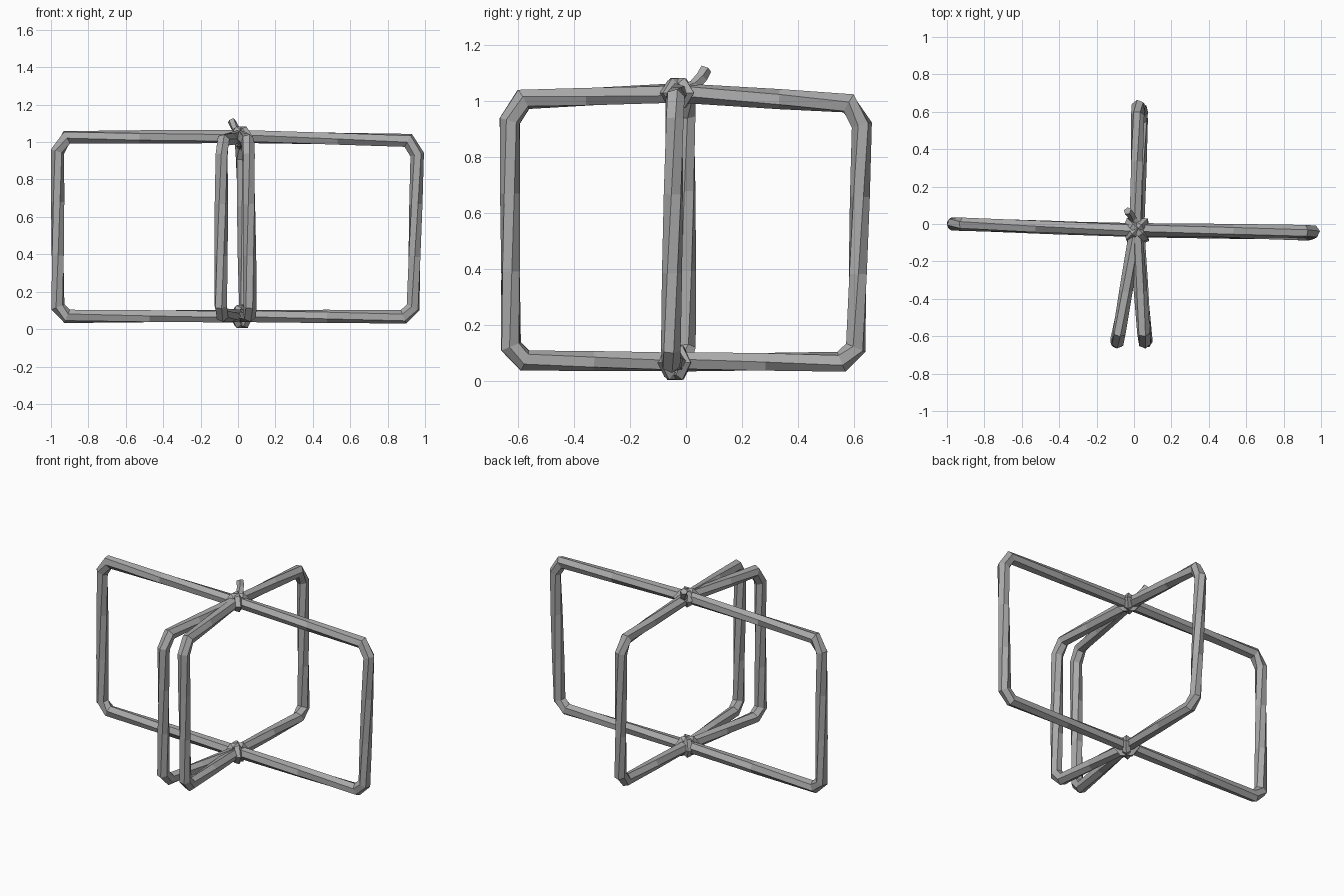
import bpy, bmesh, math
from mathutils import Vector, Matrix

cube = bpy.data.objects.get("Cube")
if cube:
    bpy.data.objects.remove(cube, do_unlink=True)

rope_mat = bpy.data.materials.new("rope grey")
rope_mat.use_nodes = True
grey = (0.4, 0.4, 0.4, 1)
rope_mat.diffuse_color = grey
rope_mat.node_tree.nodes["Principled BSDF"].inputs["Base Color"].default_value = grey


def finish(bm, name):
    bmesh.ops.recalc_face_normals(bm, faces=bm.faces)
    mesh = bpy.data.meshes.new(name)
    bm.to_mesh(mesh)
    bm.free()
    mesh.materials.append(rope_mat)
    obj = bpy.data.objects.new(name, mesh)
    bpy.context.collection.objects.link(obj)
    return obj


def rope(name, points, radius=0.036, sides=6, twist=0.3, closed=False):
    """Sweep a twisting polygon along a path, mitred at every corner."""
    pts = [Vector(p) for p in points]
    n = len(pts)
    bm = bmesh.new()
    rings, side = [], None
    for i, p in enumerate(pts):
        before = pts[i - 1] if i or closed else p
        after = pts[(i + 1) % n] if i < n - 1 or closed else p
        d_in, d_out = (p - before).normalized(), (after - p).normalized()
        along = (d_in + d_out).normalized()
        if side is None:
            side = along.orthogonal()
        side = (side - along * side.dot(along)).normalized()
        up = along.cross(side)
        bend = d_out - d_in
        mitre = 1 / max(0.75, along.dot(d_out if d_out.length else d_in))
        ring = []
        for k in range(sides):
            a = math.tau * k / sides + twist * i
            v = (side * math.cos(a) + up * math.sin(a)) * radius
            if bend.length > 0.01:
                b = bend.normalized()
                v += b * v.dot(b) * (mitre - 1)
            ring.append(bm.verts.new(p + v))
        rings.append(ring)
    for i in range(n if closed else n - 1):
        a, b = rings[i], rings[(i + 1) % n]
        for k in range(sides):
            j = (k + 1) % sides
            bm.faces.new((a[k], a[j], b[j], b[k]))
    if not closed:
        bm.faces.new(rings[0])
        bm.faces.new(rings[-1])
    return finish(bm, name)


top, bottom = Vector((0.01, -0.03, 1.03)), Vector((0.02, -0.035, 0.07))


def strand(name, upper, lower, cut=0.05):
    """One strand from the top knot, down the side, to the bottom knot."""
    u, l = Vector(upper), Vector(lower)
    to_top, to_bottom = (top - u).normalized(), (bottom - l).normalized()
    down = (l - u).normalized()
    rope(name, [top, top.lerp(u, 0.55), u + to_top * cut, u + down * cut * 1.5,
                u.lerp(l, 0.36), u.lerp(l, 0.66), l - down * cut, l + to_bottom * cut,
                l.lerp(bottom, 0.5), bottom])


# Five strands; the front pair forms a narrow V
strand("right_strand", (-0.965, 0.0, 1.025), (-0.963, 0.0, 0.068))
strand("left_strand", (0.96, -0.04, 1.008), (0.935, -0.055, 0.066))
strand("back_strand", (0.02, 0.63, 0.99), (0.042, 0.605, 0.07))
strand("front_right_strand", (-0.087, -0.63, 1.005), (-0.093, -0.625, 0.075))
strand("front_left_strand", (0.055, -0.63, 1.005), (0.065, -0.625, 0.075))


# Knots: a faceted core with two wraps crossing diagonally
def knot(name, centre, height):
    bm = bmesh.new()
    bmesh.ops.create_icosphere(bm, subdivisions=1, radius=0.052,
                               matrix=Matrix.Translation(centre))
    finish(bm, name + "_core")
    for label, angle in (("wrap", math.pi / 4), ("cross_wrap", -math.pi / 4)):
        d = Vector((math.cos(angle), math.sin(angle), 0))
        ring = []
        for k in range(6):
            a = math.tau * k / 6
            ring.append(centre + d * 0.05 * math.cos(a) + Vector((0, 0, height * math.sin(a))))
        rope(name + "_" + label, ring, 0.025, 5, 0, True)


knot("top_knot", Vector((0.015, -0.03, 1.03)), 0.033)
knot("bottom_knot", Vector((0.02, -0.04, 0.067)), 0.042)

# Loose end sticking up and back from the top knot
rope("loose_end", [(0.02, -0.01, 1.035), (-0.005, 0.03, 1.055),
                   (-0.02, 0.055, 1.085), (-0.035, 0.07, 1.115)], 0.022, 5, 0.2)
